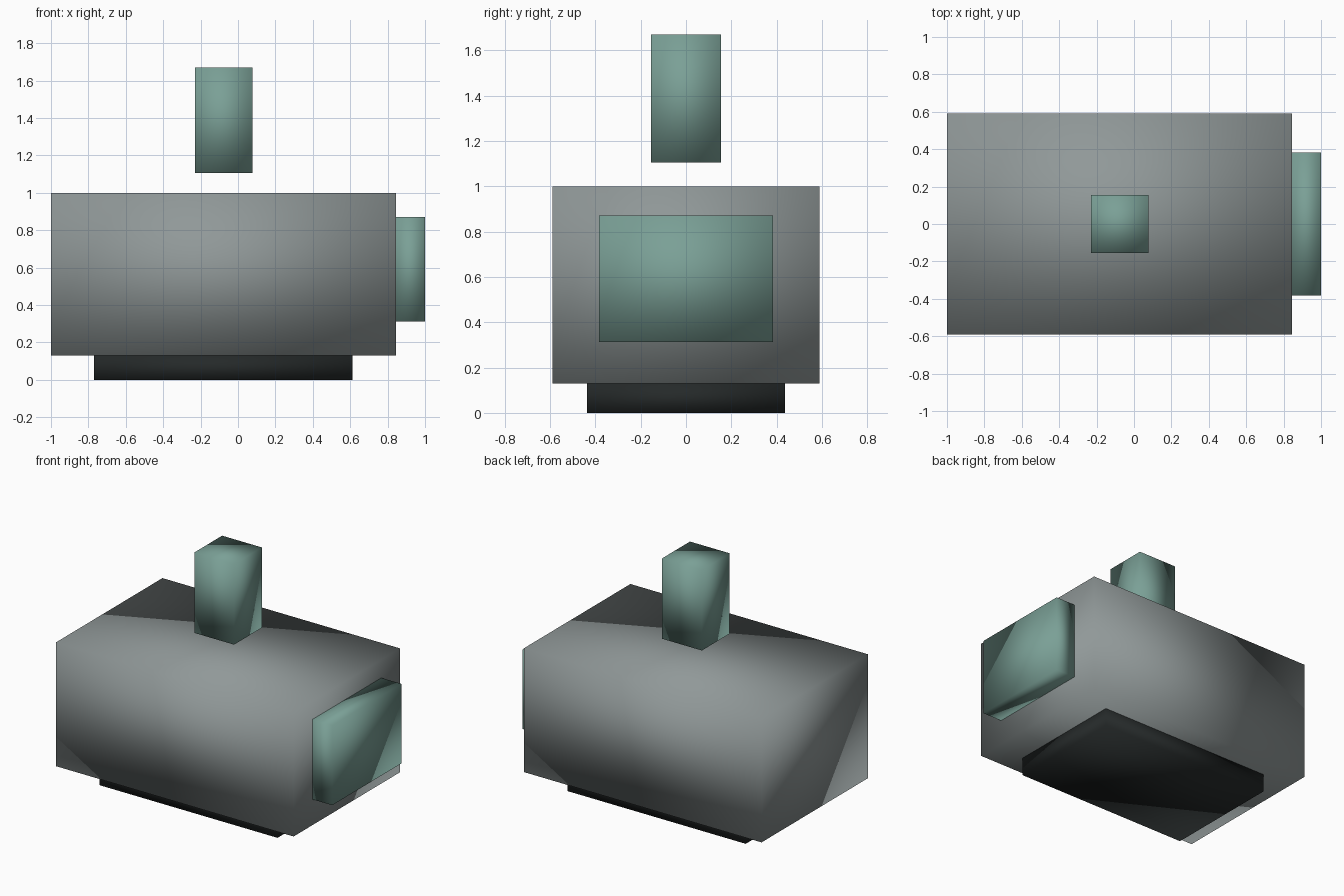
import bpy
import bmesh
from mathutils import Vector

if "Cube" in bpy.data.objects:
    bpy.data.objects.remove(bpy.data.objects["Cube"])


def material(name, rgb):
    mat = bpy.data.materials.new(name)
    mat.diffuse_color = (*rgb, 1.0)
    mat.use_nodes = True
    mat.node_tree.nodes["Principled BSDF"].inputs["Base Color"].default_value = mat.diffuse_color
    return mat


def box(name, low, high, mat):
    """Smooth-shaded box between two opposite corners."""
    low, high = Vector(low), Vector(high)
    bm = bmesh.new()
    bmesh.ops.create_cube(bm, size=1.0)
    bmesh.ops.scale(bm, vec=high - low, verts=bm.verts)
    for face in bm.faces:
        face.smooth = True
    mesh = bpy.data.meshes.new(name)
    bm.to_mesh(mesh)
    bm.free()
    mesh.materials.append(mat)
    obj = bpy.data.objects.new(name, mesh)
    obj.location = (low + high) / 2
    bpy.context.collection.objects.link(obj)
    return obj


grey = material("body_grey", (0.28, 0.315, 0.315))
teal = material("teal", (0.195, 0.35, 0.305))
dark = material("base_dark", (0.018, 0.022, 0.022))

# Main housing on its inset plinth
box("body", (-1.0, -0.59, 0.13), (0.845, 0.59, 1.0), grey)
box("base", (-0.77, -0.437, 0.0), (0.613, 0.437, 0.13), dark)

# Panel on the right end
box("side_panel", (0.845, -0.383, 0.312), (1.0, 0.383, 0.872), teal)

# Post floating above the housing
box("top_post", (-0.231, -0.154, 1.105), (0.077, 0.154, 1.67), teal)
